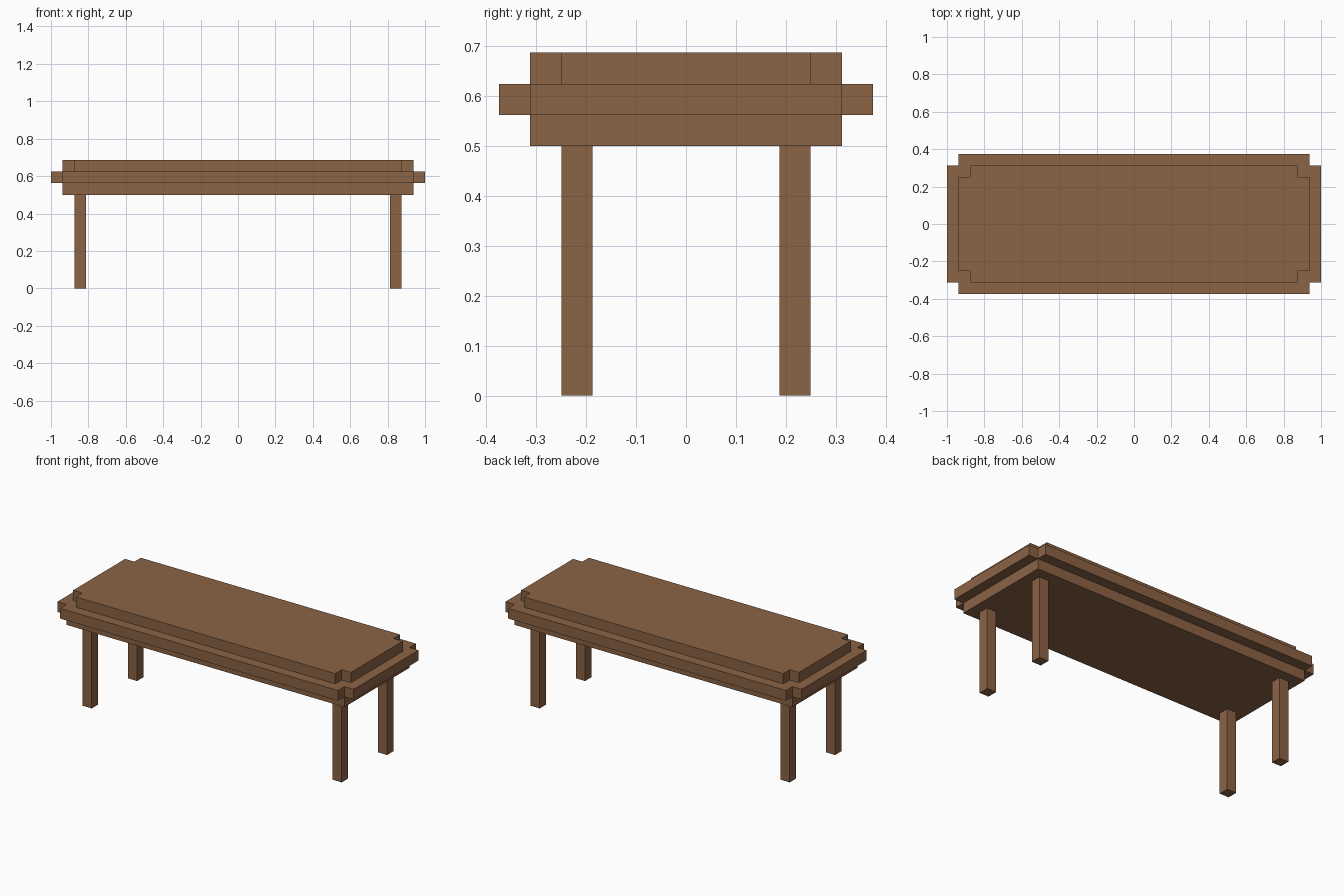
import bpy
import bmesh

cube = bpy.data.objects.get("Cube")
if cube:
    bpy.data.objects.remove(cube, do_unlink=True)

U = 1 / 16  # plank thickness; every size is a multiple of it

wood = bpy.data.materials.new("brown wood")
wood.use_nodes = True
colour = (0.258, 0.125, 0.060, 1)
wood.diffuse_color = colour
bsdf = next(n for n in wood.node_tree.nodes if n.type == 'BSDF_PRINCIPLED')
bsdf.inputs["Base Color"].default_value = colour
bsdf.inputs["Roughness"].default_value = 0.8


def prism(name, outline, z0, z1):
    """Extrude a flat counter-clockwise outline from z0 up to z1."""
    bm = bmesh.new()
    base = bm.faces.new([bm.verts.new((x, y, z0)) for x, y in outline])
    top = bmesh.ops.extrude_face_region(bm, geom=[base], use_keep_orig=True)["geom"]
    verts = [v for v in top if isinstance(v, bmesh.types.BMVert)]
    bmesh.ops.translate(bm, verts=verts, vec=(0, 0, z1 - z0))
    bmesh.ops.recalc_face_normals(bm, faces=bm.faces)
    mesh = bpy.data.meshes.new(name)
    bm.to_mesh(mesh)
    bm.free()
    mesh.materials.append(wood)
    obj = bpy.data.objects.new(name, mesh)
    bpy.context.collection.objects.link(obj)
    return obj


def rectangle(x0, x1, y0, y1):
    return [(x0, y0), (x1, y0), (x1, y1), (x0, y1)]


def notched(x, y, n):
    """Rectangle of half-sizes x, y with a square notch n in each corner."""
    a, b = x - n, y - n
    return [(-a, -y), (a, -y), (a, -b), (x, -b), (x, b), (a, b),
            (a, y), (-a, y), (-a, b), (-x, b), (-x, -b), (-a, -b)]


# Table top: plain lower board, wide notched rim, smaller notched top board
prism("lower_board", rectangle(-15 * U, 15 * U, -5 * U, 5 * U), 8 * U, 9 * U)
prism("rim_board", notched(16 * U, 6 * U, U), 9 * U, 10 * U)
prism("top_board", notched(15 * U, 5 * U, U), 10 * U, 11 * U)

# Four square legs
for side, sx in (("left", 1), ("right", -1)):
    for end, sy in (("front", -1), ("back", 1)):
        xs = sorted((13 * U * sx, 14 * U * sx))
        ys = sorted((3 * U * sy, 4 * U * sy))
        prism(f"{end}_{side}_leg", rectangle(*xs, *ys), 0, 8 * U)
